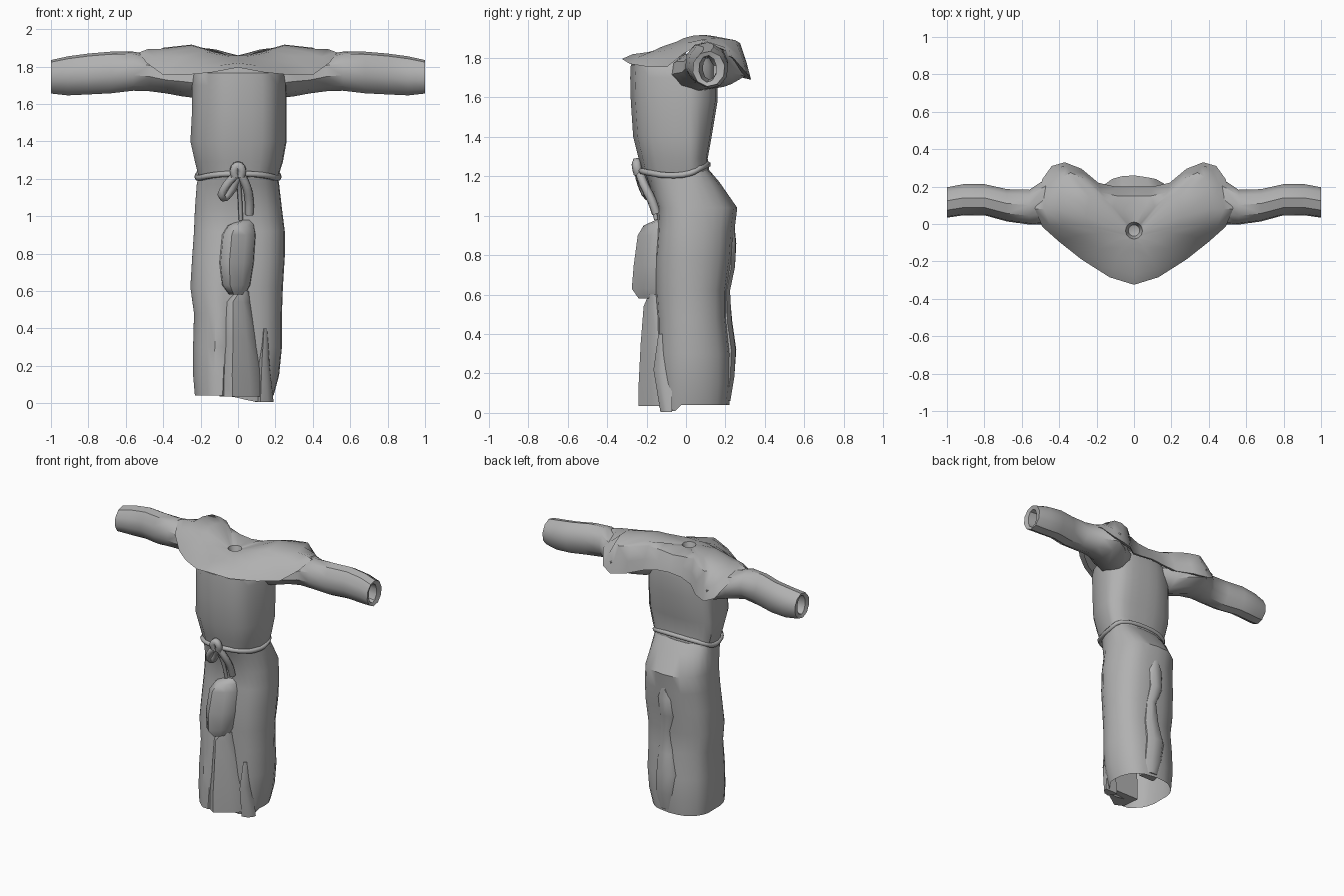
import bpy, bmesh, math
from mathutils import Vector

if "Cube" in bpy.data.objects:
    bpy.data.objects.remove(bpy.data.objects["Cube"])

cloth = bpy.data.materials.new("grey cloth")
cloth.diffuse_color = (0.44, 0.44, 0.44, 1)
cloth.use_nodes = True
cloth.node_tree.nodes["Principled BSDF"].inputs["Base Color"].default_value = cloth.diffuse_color


def loft(name, rings, closed=True, caps=False, angle=38, mirror=False):
    """Skin a list of equal-length point rings."""
    bm = bmesh.new()
    vs = [[bm.verts.new(p) for p in r] for r in rings]
    n = len(rings[0])
    for a, b in zip(vs, vs[1:]):
        for i in range(n if closed else n - 1):
            j = (i + 1) % n
            bm.faces.new((a[i], a[j], b[j], b[i]))
    if caps:
        bm.faces.new(vs[0])
        bm.faces.new(vs[-1])
    if mirror:
        dup = bmesh.ops.duplicate(bm, geom=bm.verts[:] + bm.edges[:] + bm.faces[:])["geom"]
        for v in dup:
            if isinstance(v, bmesh.types.BMVert):
                v.co.x = -v.co.x
    bmesh.ops.remove_doubles(bm, verts=bm.verts[:], dist=0.0005)
    bmesh.ops.recalc_face_normals(bm, faces=bm.faces[:])
    me = bpy.data.meshes.new(name)
    bm.to_mesh(me)
    bm.free()
    me.materials.append(cloth)
    for p in me.polygons:
        p.use_smooth = True
    me.set_sharp_from_angle(angle=math.radians(angle))
    ob = bpy.data.objects.new(name, me)
    bpy.context.collection.objects.link(ob)
    return ob


def spow(v, e):
    return math.copysign(abs(v) ** e, v)


def ring(z, xl, xr, yf, yb, yf_right=None, n=28, pleat=0.0):
    """Rounded-box section; the right front may sit further back."""
    yf_right = yf if yf_right is None else yf_right
    cx, rx = (xl + xr) / 2, (xr - xl) / 2
    cy = 0.02
    pts = []
    for i in range(n):
        t = 2 * math.pi * i / n
        c, s = spow(math.cos(t), 0.84), spow(math.sin(t), 0.8)
        x = cx + rx * c
        k = min(1, max(0, (x + 0.09) / 0.07))
        front = yf + (yf_right - yf) * k
        y = cy + s * ((yb - cy) if s > 0 else (cy - front))
        f = 1 - pleat * (i % 4 == 2)
        pts.append((x * f, cy + (y - cy) * f, z))
    return pts


# Bodice: z, left, right, front, back
bodice = [(1.80, -.21, .22, -.235, .14), (1.765, -.24, .25, -.28, .155), (1.70, -.25, .26, -.283, .16),
          (1.58, -.25, .26, -.28, .16), (1.40, -.26, .26, -.268, .13),
          (1.29, -.235, .24, -.24, .11), (1.21, -.215, .215, -.22, .12)]
loft("bodice", [ring(*r, pleat=0.03) for r in bodice])

# Skirt: z, left, right, front, back, right front
skirt = [(1.24, -.21, .21, -.215, .11, -.215), (1.17, -.225, .22, -.19, .17, -.19),
         (1.04, -.235, .235, -.145, .26, -.145), (.92, -.24, .25, -.16, .245, -.15),
         (.78, -.25, .25, -.18, .235, -.16), (.62, -.26, .24, -.20, .21, -.16),
         (.48, -.24, .235, -.215, .21, -.15), (.30, -.245, .235, -.235, .23, -.15),
         (.15, -.245, .22, -.24, .23, -.14), (.04, -.235, .19, -.24, .22, -.13)]
skirt_rings = [ring(*r, pleat=0.02) for r in skirt]
# Hem dips at the right front
skirt_rings[-1] = [(x, y, z - .03 * max(0, min(1, (x + .05) * 8)) * (y < -.05)) for x, y, z in skirt_rings[-1]]
loft("skirt", skirt_rings)


def fold(name, rows, side, y_back):
    """Cloth fold standing out of the skirt; rows are z, x0, x1, y at x0, y at x1."""
    rings = []
    for z, x0, x1, y0, y1 in rows:
        w = x1 - x0
        rings.append([(x0, y_back, z), (x0 + .06 * w, y0 - side * .035, z), (x0 + .3 * w, y0, z),
                      (x0 + .7 * w, (y0 + y1 * 2) / 3, z), (x0 + .95 * w, y1 - side * .02, z), (x1, y_back, z)])
    return loft(name, rings, caps=True, angle=50)


fold("front_upper_fold", [(.98, .01, .08, -.15, -.14), (.95, -.06, .09, -.215, -.17),
                          (.90, -.09, .10, -.245, -.185), (.75, -.105, .09, -.265, -.20),
                          (.63, -.09, .07, -.275, -.20), (.58, -.05, .04, -.24, -.19)], -1, -.10)
fold("front_lower_fold", [(.60, -.01, .06, -.19, -.18), (.54, -.07, .07, -.215, -.175),
                          (.35, -.08, .10, -.23, -.16), (.15, -.10, .13, -.24, -.15),
                          (.035, -.10, .14, -.24, -.14)], -1, -.08)
fold("right_hem_fold", [(.40, .13, .16, -.14, -.13), (.22, .11, .17, -.165, -.14),
                        (.005, .09, .19, -.13, -.115)], -1, -.07)
fold("back_fold", [(.96, -.01, .03, .245, .24), (.86, -.07, .07, .255, .25),
                   (.74, -.08, .05, .245, .25), (.62, -.04, .06, .22, .225),
                   (.46, -.06, .08, .235, .23), (.32, -.09, .08, .255, .25),
                   (.18, -.08, .09, .245, .245), (.06, -.05, .07, .225, .225)], 1, .14)

# Sleeves: x, y centre, z centre, y radius, z radius; the cuff turns inward
sleeve = [(.14, .03, 1.75, .11, .07), (.22, .06, 1.73, .14, .10), (.30, .105, 1.74, .17, .10),
          (.38, .145, 1.745, .17, .09), (.47, .12, 1.765, .125, .098), (.56, .09, 1.775, .095, .105),
          (.68, .10, 1.768, .088, .112), (.80, .13, 1.76, .085, .11), (.91, .13, 1.75, .085, .105),
          (1.0, .115, 1.745, .083, .09), (.99, .11, 1.745, .045, .068), (.86, .12, 1.75, .035, .06)]
for side, label in ((1, "right"), (-1, "left")):
    rings = []
    for x, yc, zc, ry, rz in sleeve:
        rings.append([(side * x, yc + ry * math.cos(2 * math.pi * i / 10 + .2),
                       zc + rz * math.sin(2 * math.pi * i / 10 + .2)) for i in range(10)])
    loft(label + "_sleeve", rings)

# Cape collar: one half of the hem and of the shoulder crest, mirrored
hem = [(0, -.325, 1.795), (.13, -.285, 1.77), (.28, -.19, 1.755), (.40, -.095, 1.755),
       (.49, -.015, 1.82), (.53, .08, 1.875), (.49, .24, 1.80), (.44, .31, 1.72),
       (.37, .33, 1.69), (.28, .295, 1.70), (.19, .22, 1.72), (.10, .20, 1.74), (0, .20, 1.75)]
crest = [(0, -.19, 1.83), (.09, -.18, 1.83), (.19, -.13, 1.835), (.30, -.06, 1.85),
         (.38, .00, 1.875), (.41, .08, 1.895), (.40, .17, 1.90), (.38, .25, 1.89),
         (.34, .275, 1.875), (.26, .24, 1.88), (.18, .17, 1.88), (.09, .15, 1.865), (0, .15, 1.855)]
neck = Vector((0, -.035, 0))
yoke, collar, throat, floor, brow, lining = [], [], [], [], [], []
for i, (p, h) in enumerate(zip(crest, hem)):
    a = math.pi * i / 12
    d = Vector((math.sin(a), -math.cos(a), 0))
    lift = max(0, math.sin(a)) * .035
    yoke.append((p[0] * .62, neck.y + (p[1] - neck.y) * .62, 1.842 + (p[2] - 1.82) * .5 + lift))
    # The cape bulges between the crest and the hem
    brow.append(Vector(p).lerp(Vector(h), .6) + Vector((0, 0, .01)))
    collar.append(neck + d * .045 + Vector((0, 0, 1.858)))
    throat.append(neck + d * .03 + Vector((0, 0, 1.81)))
    floor.append(neck + Vector((0, 0, 1.80)))
    lining.append((h[0] * .9, neck.y + (h[1] - neck.y) * .9, h[2] + .008))
loft("cape_collar", [floor, throat, collar, yoke, crest, brow, hem, lining],
     closed=False, mirror=True, angle=50)


def cord(name, pts, radius, cyclic=False):
    """Round cord along a smooth path."""
    cu = bpy.data.curves.new(name, "CURVE")
    cu.dimensions = "3D"
    cu.bevel_depth, cu.bevel_resolution, cu.resolution_u = radius, 1, 3
    cu.use_fill_caps = True
    sp = cu.splines.new("BEZIER")
    sp.bezier_points.add(len(pts) - 1)
    for b, p in zip(sp.bezier_points, pts):
        b.co = p
        b.handle_left_type = b.handle_right_type = "AUTO"
    sp.use_cyclic_u = cyclic
    cu.materials.append(cloth)
    ob = bpy.data.objects.new(name, cu)
    bpy.context.collection.objects.link(ob)


# Belt rises towards the back
belt = []
for x, y, z in ring(1.2, -.215, .215, -.225, .11, n=16):
    belt.append((x, y, 1.205 + max(0, y) * .5 + max(0, -y - .12) * .2))
cord("belt", belt, .017, True)

# Knot with bow loop and hanging tails
cord("belt_knot", [(-.015, -.24, 1.21), (-.02, -.25, 1.25), (0, -.25, 1.27),
                   (.02, -.25, 1.25), (.015, -.24, 1.21)], .025)
cord("bow_loop", [(0, -.24, 1.23), (-.065, -.225, 1.16), (-.08, -.195, 1.10),
                  (-.05, -.195, 1.12), (0, -.23, 1.21)], .023)
cord("belt_tail_long", [(.01, -.24, 1.23), (.045, -.215, 1.16), (.06, -.175, 1.08), (.06, -.15, 1.01)], .024)
cord("belt_tail_short", [(0, -.235, 1.21), (.01, -.185, 1.10), (.015, -.15, .98)], .012)
